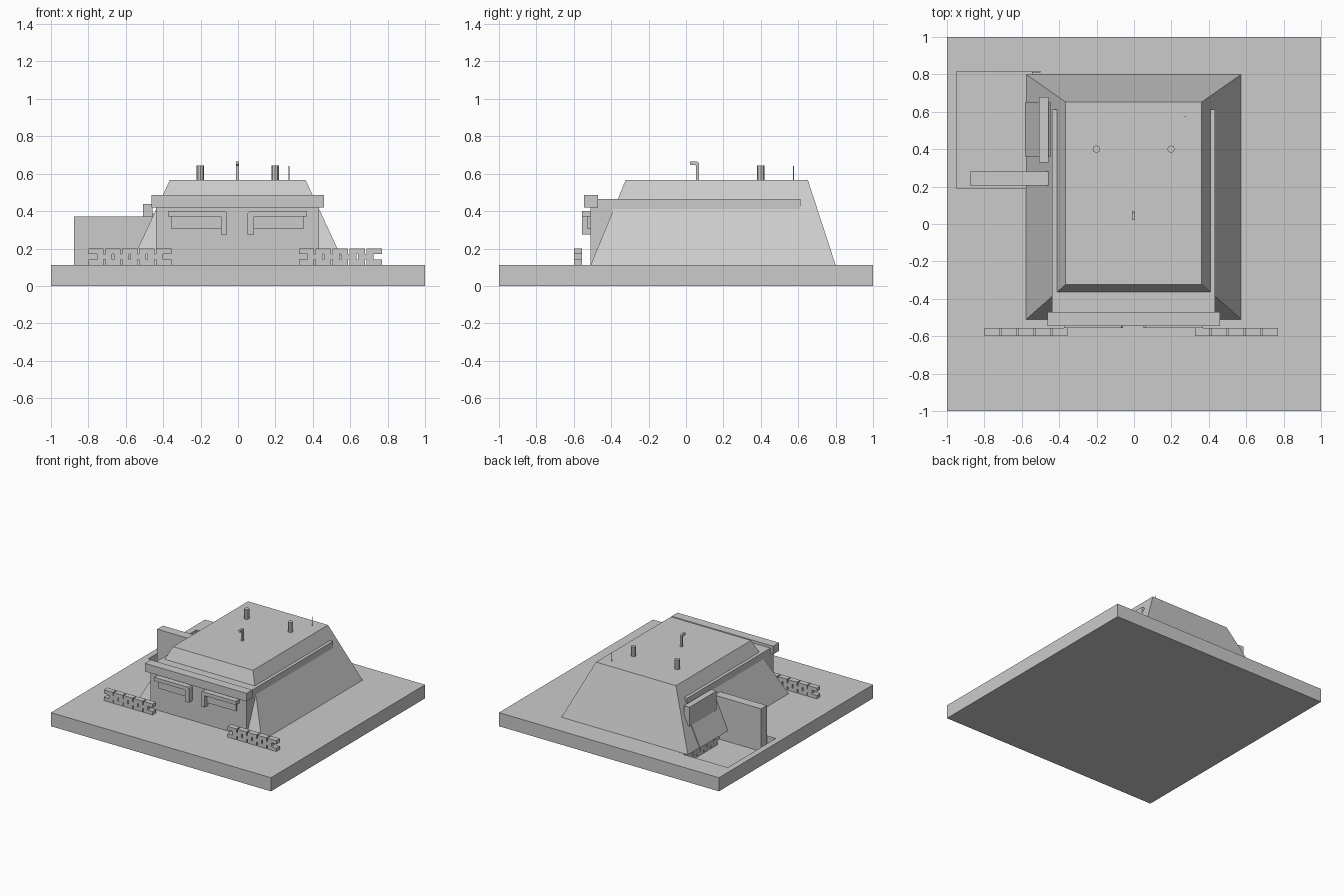
import bpy, bmesh

if "Cube" in bpy.data.objects:
    bpy.data.objects.remove(bpy.data.objects["Cube"])


def mesh_object(name, bm):
    bmesh.ops.recalc_face_normals(bm, faces=bm.faces[:])
    me = bpy.data.meshes.new(name)
    bm.to_mesh(me)
    bm.free()
    ob = bpy.data.objects.new(name, me)
    bpy.context.collection.objects.link(ob)
    return ob


def add_box(bm, x0, x1, y0, y1, z0, z1):
    for v in bmesh.ops.create_cube(bm, size=1)["verts"]:
        v.co = (x1 if v.co.x > 0 else x0,
                y1 if v.co.y > 0 else y0,
                z1 if v.co.z > 0 else z0)


def box(name, *ext):
    bm = bmesh.new()
    add_box(bm, *ext)
    return mesh_object(name, bm)


def frustum(name, bottom, top, z0, z1):
    bm = bmesh.new()
    for v in bmesh.ops.create_cube(bm, size=1)["verts"]:
        r, z = (top, z1) if v.co.z > 0 else (bottom, z0)
        v.co = (r[1] if v.co.x > 0 else r[0], r[3] if v.co.y > 0 else r[2], z)
    return mesh_object(name, bm)


def prism(name, points, axis, a, b):
    """Extrude an (h, z) profile along x or y from a to b."""
    bm = bmesh.new()
    face = bm.faces.new([bm.verts.new((a, h, z) if axis == "x" else (h, a, z))
                         for h, z in points])
    ext = bmesh.ops.extrude_face_region(bm, geom=[face])["geom"]
    shift = (b - a, 0, 0) if axis == "x" else (0, b - a, 0)
    bmesh.ops.translate(bm, vec=shift, verts=[
        v for v in ext if isinstance(v, bmesh.types.BMVert)])
    return mesh_object(name, bm)


def rod(name, x, y, r, z0, z1, sides):
    bm = bmesh.new()
    bmesh.ops.create_cone(bm, cap_ends=True, segments=sides, radius1=r,
                          radius2=r, depth=z1 - z0)
    bmesh.ops.translate(bm, vec=(x, y, (z0 + z1) / 2), verts=bm.verts[:])
    return mesh_object(name, bm)


def block_wall(name, start, across, z, along="x"):
    """Three staggered courses of small blocks."""
    bm = bmesh.new()
    pitch, length, h, depth = 0.0905, 0.082, 0.03, 0.045
    for row in range(3):
        offset = pitch / 2 if row == 1 else 0
        for i in range(4 if row == 1 else 5):
            a = start + offset + i * pitch
            span, thick = (a, a + length), (across, across + depth)
            xy = span + thick if along == "x" else thick + span
            add_box(bm, *xy, z + row * h, z + (row + 1) * h)
    return mesh_object(name, bm)


# Ground slab with the sunken entrance pit
slab = box("ground_slab", -1, 1, -1, 1, 0, 0.112)
pit = box("pit_cutter", -0.95, -0.5, 0.19, 0.815, 0.02, 0.3)
pit.hide_render = True
pit.hide_viewport = True
cut = slab.modifiers.new("entrance_pit", "BOOLEAN")
cut.operation = "DIFFERENCE"
cut.solver = "EXACT"
cut.object = pit

# Earth mound, inner concrete body and front beam
frustum("mound", (-0.577, 0.573, -0.51, 0.80), (-0.365, 0.362, -0.323, 0.652), 0.111, 0.565)
box("concrete_body", -0.438, 0.434, -0.51, 0.612, 0.10, 0.465)
box("front_beam", -0.463, 0.459, -0.546, -0.47, 0.42, 0.487)

# Front embrasures: hooked hood with a shutter below
for side, s, cx in (("left", -1, -0.003), ("right", 1, -0.003)):
    hood = [(0.372, 0.40), (0.372, 0.37), (0.088, 0.37), (0.088, 0.275),
            (0.055, 0.275), (0.055, 0.39), (0.065, 0.40)]
    prism(side + "_window_hood", [(s * x + cx, z) for x, z in hood], "y", -0.555, -0.50)
    xs = sorted((s * 0.352 + cx, s * 0.088 + cx))
    box(side + "_window_shutter", *xs, -0.527, -0.50, 0.303, 0.37)

# Low block walls: two in front, one in the pit
block_wall("left_block_wall", -0.80, -0.60, 0.111)
block_wall("right_block_wall", 0.325, -0.60, 0.111)
block_wall("pit_block_wall", 0.37, -0.545, 0.02, along="y")

# Side entrance: wing wall, lintel and sloping door
box("wing_wall", -0.878, -0.44, 0.205, 0.28, 0.02, 0.37)
box("door_lintel", -0.508, -0.458, 0.33, 0.68, 0.28, 0.437)
prism("side_door", [(-0.583, 0.112), (-0.455, 0.388), (-0.44, 0.388), (-0.56, 0.112)],
      "y", 0.36, 0.65)

# Roof fittings
for side, x in (("left", -0.201), ("right", 0.198)):
    rod(side + "_vent_pipe", x, 0.40, 0.02, 0.55, 0.645, 8)
rod("antenna", 0.273, 0.575, 0.003, 0.55, 0.64, 6)
prism("periscope", [(0.053, 0.55), (0.07, 0.55), (0.07, 0.655), (0.06, 0.665),
                    (0.022, 0.665), (0.022, 0.648), (0.053, 0.645)],
      "x", -0.011, 0.006)
